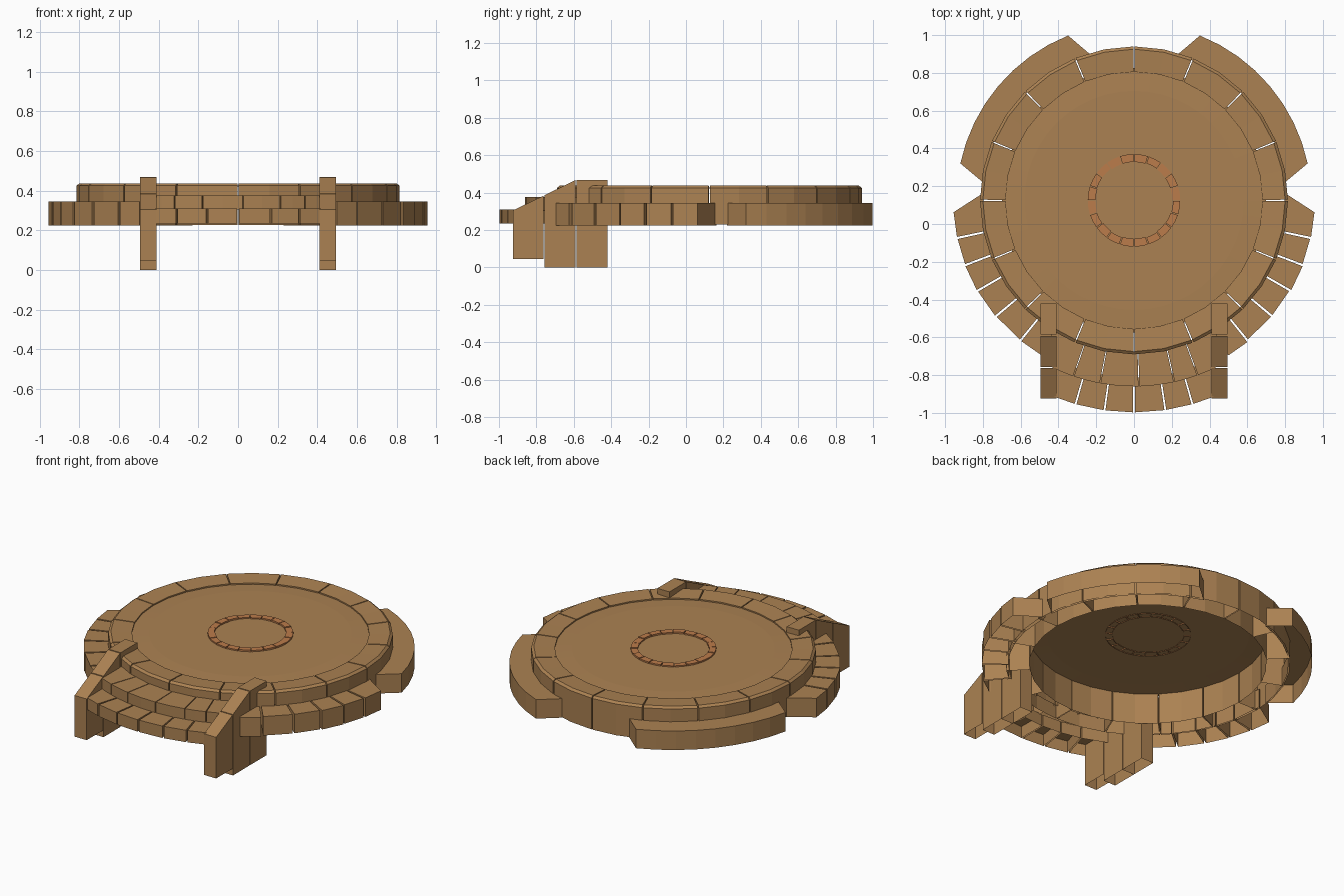
import bpy, bmesh, math, random

if "Cube" in bpy.data.objects:
    bpy.data.objects.remove(bpy.data.objects["Cube"])

random.seed(4)
CX, CY = 0.0, 0.125          # centre of the round platform


def material(name, col):
    m = bpy.data.materials.new(name)
    m.diffuse_color = (*col, 1)
    m.use_nodes = True
    m.node_tree.nodes["Principled BSDF"].inputs["Base Color"].default_value = m.diffuse_color
    return m


STONE = material("tan stone", (0.41, 0.222, 0.085))
CLAY = material("orange clay", (0.50, 0.200, 0.070))


def finish(bm, name, mat):
    me = bpy.data.meshes.new(name)
    bm.to_mesh(me)
    bm.free()
    me.materials.append(mat)
    ob = bpy.data.objects.new(name, me)
    bpy.context.collection.objects.link(ob)
    return ob


def sweep(bm, prof, a0, a1, segs, skew0=0.0, skew1=0.0):
    """Sweep an (r, z) profile, inner to outer, through an arc in degrees.
    Skew widens the inner end of each side; the underside stays open."""
    rs = [p[0] for p in prof]
    rmax, rmin = max(rs), min(rs)
    rows = []
    for i in range(segs + 1):
        row = []
        for r, z in prof:
            t = (rmax - r) / (rmax - rmin)
            s0, s1 = a0 - skew0 * t, a1 + skew1 * t
            a = math.radians(s0 + (s1 - s0) * i / segs)
            row.append(bm.verts.new((CX + r * math.cos(a), CY + r * math.sin(a), z)))
        rows.append(row)
    for A, B in zip(rows, rows[1:]):
        for j in range(len(prof) - 1):
            bm.faces.new((A[j], A[j + 1], B[j + 1], B[j]))
    bm.faces.new(rows[0][::-1])
    bm.faces.new(rows[-1])


def block_profile(r0, r1, z0, z1):
    return [(r0, z0), (r0, z1), (r1, z1), (r1, z0)]


def blocks(name, r0, r1, z0, z1, cuts, skew0=0, skew1=0, gap=0.5, jitter=0.0, segs=1):
    """Row of wedge stones between the listed angles."""
    bm = bmesh.new()
    last = len(cuts) - 2
    for i in range(last + 1):
        sweep(bm, block_profile(r0, r1 + random.uniform(-jitter, jitter), z0, z1),
              cuts[i] + gap / 2, cuts[i + 1] - gap / 2, segs,
              skew0 if i == 0 else 0, skew1 if i == last else 0)
    return finish(bm, name, STONE)


# Floor: shallow domed disc
bm = bmesh.new()
N = 48
rings = []
for r, z in [(0.70, 0.421), (0.58, 0.426)]:
    rings.append([bm.verts.new((CX + r * math.cos(2 * math.pi * k / N),
                                CY + r * math.sin(2 * math.pi * k / N), z)) for k in range(N)])
for k in range(N):
    n = (k + 1) % N
    bm.faces.new((rings[0][k], rings[0][n], rings[1][n], rings[1][k]))
bm.faces.new(rings[1])
finish(bm, "platform_floor", STONE)

# Rim of sixteen stones with a bevelled outer edge
bm = bmesh.new()
rim = [(0.68, 0.228), (0.68, 0.43), (0.80, 0.437), (0.815, 0.425), (0.815, 0.228)]
for k in range(16):
    a = 90 + k * 22.5
    sweep(bm, rim, a + 0.25, a + 22.25, 2)
finish(bm, "platform_rim", STONE)

# Ring of small clay stones in the floor
bm = bmesh.new()
for k in range(20):
    a = k * 18
    h = 0.434 + random.uniform(-0.002, 0.003)
    sweep(bm, block_profile(0.205 + random.uniform(-0.003, 0.003), 0.245, 0.422, h),
          a + 0.6, a + 17.4, 2)
finish(bm, "centre_ring", CLAY)

# Solid rear ledges, left and right
for side, a0 in (("right", 12), ("left", 111.8)):
    bm = bmesh.new()
    sweep(bm, block_profile(0.805, 0.94, 0.225, 0.345), a0, a0 + 56.2, 8, 5.2, 5.2)
    finish(bm, "rear_ledge_" + side, STONE)

# Side ledges made of separate stones
left_cuts = [183.4, 192, 201, 210, 220, 231, 239]
blocks("side_ledge_left", 0.80, 0.957, 0.225, 0.345, left_cuts, skew0=6.5, gap=0.7, jitter=0.006)
blocks("side_ledge_right", 0.80, 0.957, 0.225, 0.345,
       [540 - a for a in reversed(left_cuts)], skew1=6.5, gap=0.7, jitter=0.006)

# Front steps
blocks("upper_step", 0.80, 0.985, 0.305, 0.377, [243, 251, 259.5, 271.5, 282.5, 290, 297],
       skew0=6, skew1=6, gap=0.3, segs=2)
blocks("lower_step", 0.94, 1.122, 0.235, 0.31, [247.5, 254, 262, 270, 278.5, 286, 292.5],
       skew0=4, skew1=4, gap=0.5)


# Sloped stair walls: three stones each side, open underneath
def stair_wall(name, x0, x1):
    bm = bmesh.new()
    stones = [(-0.925, -0.762, 0.045, 0.305, 0.383),
              (-0.757, -0.592, 0.0, 0.385, 0.467),
              (-0.586, -0.42, 0.0, 0.468, 0.468)]
    for y0, y1, z0, t0, t1 in stones:
        pts = [(y0, z0), (y0, t0), (y1, t1), (y1, z0)]
        a = [bm.verts.new((x0, y, z)) for y, z in pts]
        b = [bm.verts.new((x1, y, z)) for y, z in pts]
        bm.faces.new(a)
        bm.faces.new(b[::-1])
        for i in range(4):
            j = (i + 1) % 4
            bm.faces.new((a[i], b[i], b[j], a[j]))
    bmesh.ops.recalc_face_normals(bm, faces=bm.faces)
    bm.normal_update()
    bmesh.ops.delete(bm, geom=[f for f in bm.faces if f.normal.z < -0.9], context='FACES_ONLY')
    finish(bm, name, STONE)


stair_wall("stair_wall_left", -0.495, -0.41)
stair_wall("stair_wall_right", 0.41, 0.495)
